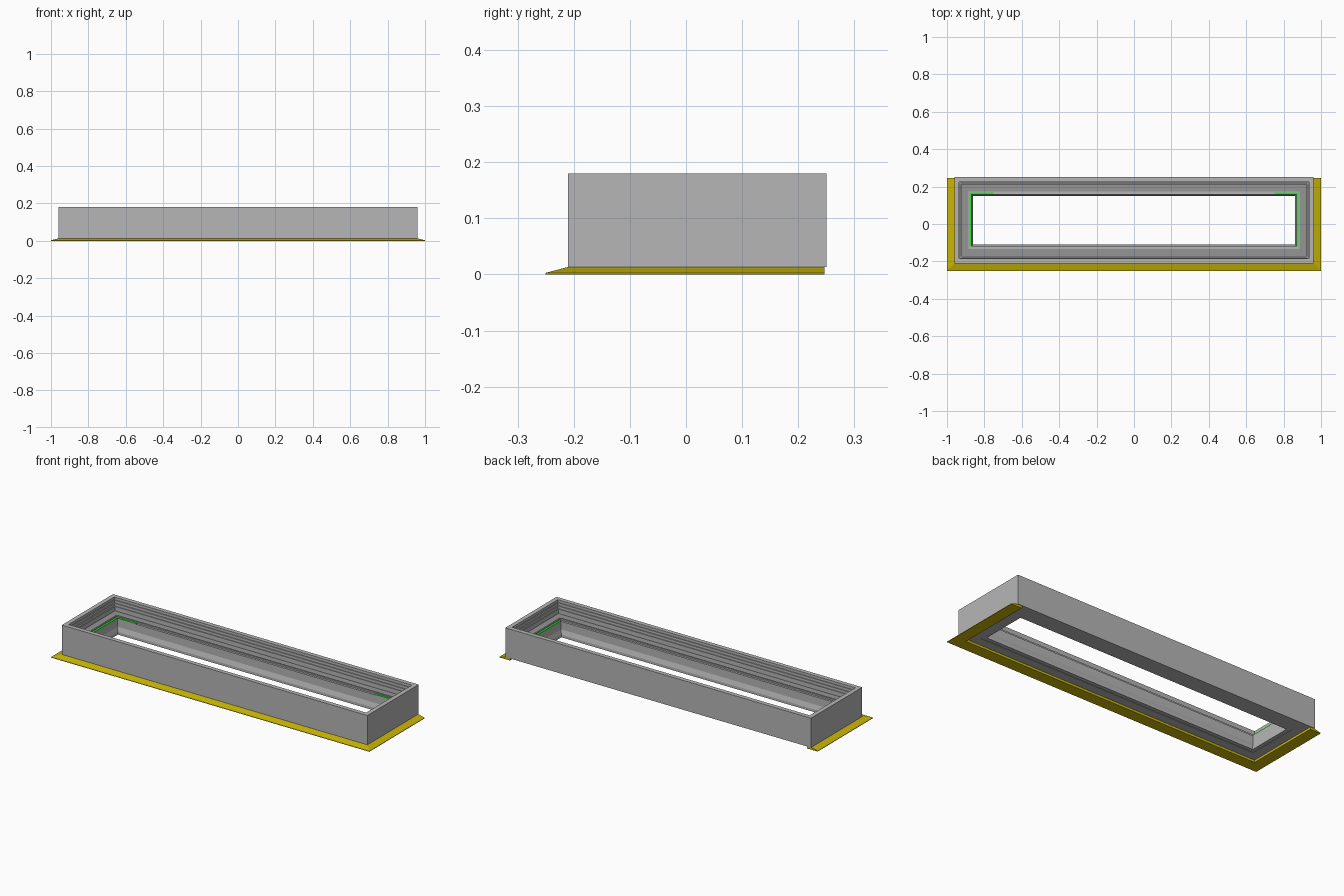
import bpy, bmesh

if "Cube" in bpy.data.objects:
    bpy.data.objects.remove(bpy.data.objects["Cube"])

X, Y0, Y1 = 0.96, -0.21, 0.25   # outer faces of the frame


def paint(name, color):
    m = bpy.data.materials.new(name)
    m.diffuse_color = color
    m.use_nodes = True
    m.node_tree.nodes["Principled BSDF"].inputs["Base Color"].default_value = m.diffuse_color
    return m


def sweep(name, profile, mat, closed=True, back=Y1):
    """Mitred sweep of an (inset, z) profile around the frame rectangle."""
    bm = bmesh.new()
    rings = []
    for sx, side in ((-1, 1), (-1, -1), (1, -1), (1, 1)):
        ring = []
        for o, z in profile:
            if side < 0:
                y = Y0 + o
            else:
                y = Y1 - o if closed else back
            ring.append(bm.verts.new((sx * (X - o), y, z)))
        rings.append(ring)
    n = len(profile)
    for i in range(4 if closed else 3):
        a, b = rings[i], rings[(i + 1) % 4]
        for j in range(n):
            k = (j + 1) % n
            bm.faces.new((a[j], a[k], b[k], b[j]))
    if not closed:
        bm.faces.new(rings[0])
        bm.faces.new(rings[3])
    bmesh.ops.recalc_face_normals(bm, faces=bm.faces)
    me = bpy.data.meshes.new(name)
    bm.to_mesh(me)
    bm.free()
    ob = bpy.data.objects.new(name, me)
    bpy.context.collection.objects.link(ob)
    me.materials.append(mat)
    return ob


def box(name, x0, x1, y0, y1, z0, z1, mat):
    bpy.ops.mesh.primitive_cube_add(
        size=1, location=((x0 + x1) / 2, (y0 + y1) / 2, (z0 + z1) / 2))
    ob = bpy.context.object
    ob.name = name
    ob.scale = (abs(x1 - x0), y1 - y0, z1 - z0)
    ob.data.materials.append(mat)
    return ob


grey = paint("grey", (0.47, 0.47, 0.47, 1))
dark = paint("dark_grey", (0.3, 0.3, 0.3, 1))
yellow = paint("yellow", (0.58, 0.46, 0.002, 1))
green = paint("green", (0.03, 0.8, 0.03, 1))

# Main frame: top rim, stepped upper face, flat ledge, lower wall with lip
sweep("frame", [
    (0, 0.013), (0, 0.18), (0.025, 0.18), (0.025, 0.165),
    (0.029, 0.165), (0.029, 0.15), (0.034, 0.15), (0.034, 0.135),
    (0.038, 0.135), (0.038, 0.108), (0.08, 0.108), (0.08, 0.1),
    (0.092, 0.1), (0.092, 0.055), (0.1, 0.03), (0.1, 0.015),
    (0.078, 0.015), (0.078, 0.013)], grey)

# Darker seating strip on the ledge
sweep("ledge_seal", [(0.038, 0.107), (0.038, 0.11), (0.076, 0.11), (0.076, 0.107)], dark)

# Sloped trim on the front and both ends, open at the back
sweep("edge_trim", [(-0.04, 0), (-0.04, 0.003), (0, 0.0135), (0.027, 0.0135), (0.027, 0)],
      yellow, closed=False, back=0.247)

# Green strips on the inner step, along the ends and the back corners
for s, tag in ((-1, "left"), (1, "right")):
    box("end_strip_" + tag, s * (X - 0.092), s * (X - 0.081), Y0 + 0.09, Y1 - 0.081, 0.099, 0.104, green)
    box("corner_strip_" + tag, s * 0.75, s * (X - 0.092), Y1 - 0.092, Y1 - 0.081, 0.099, 0.104, green)
